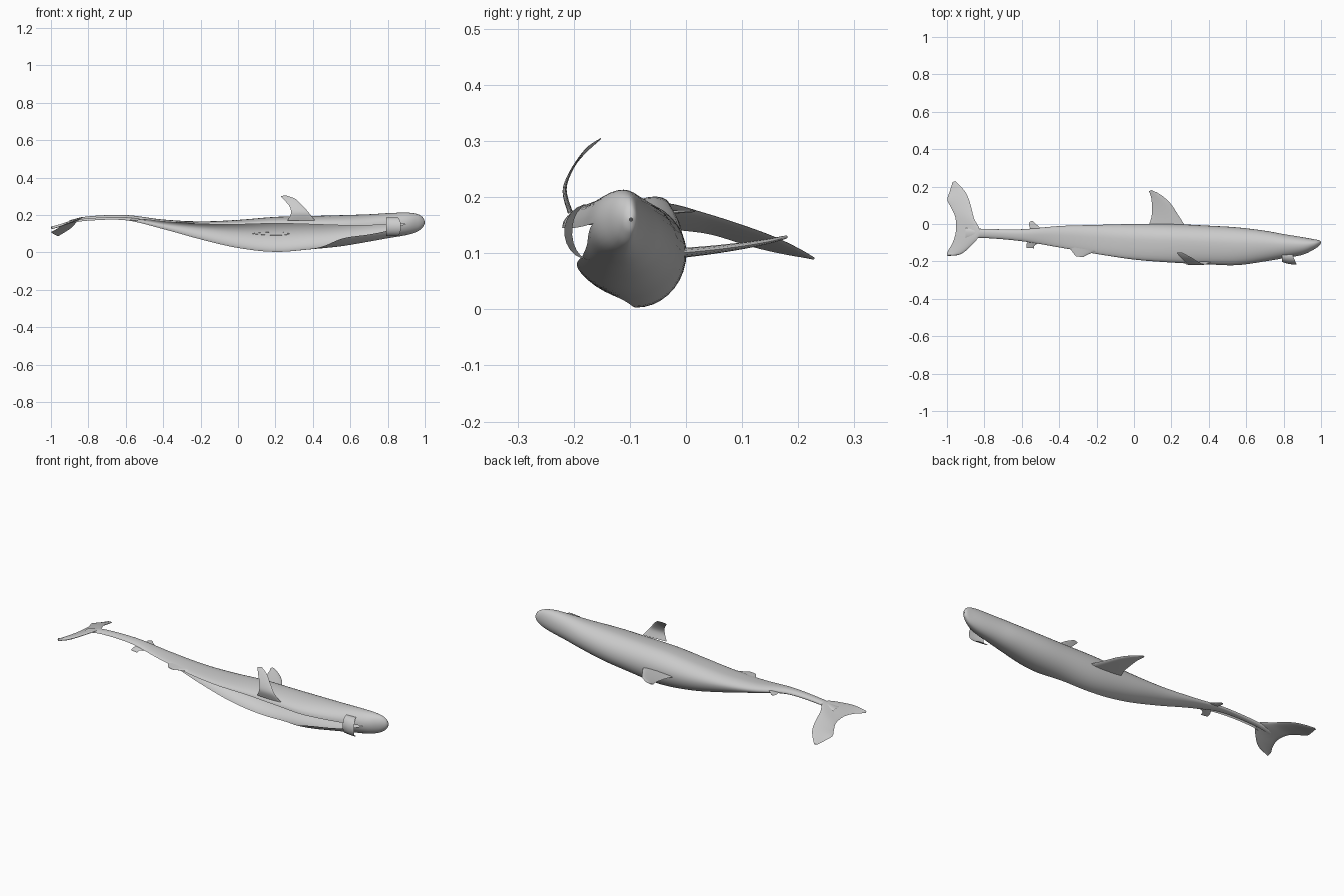
import bpy, bmesh, math
from mathutils import Vector

if "Cube" in bpy.data.objects:
    bpy.data.objects.remove(bpy.data.objects["Cube"], do_unlink=True)

grey = bpy.data.materials.new("plain_grey")
grey.use_nodes = True
COLOUR = (0.6, 0.6, 0.6, 1)
grey.diffuse_color = COLOUR
grey.node_tree.nodes["Principled BSDF"].inputs["Base Color"].default_value = COLOUR


def smooth_rows(rows, steps):
    """Catmull-Rom interpolation between rows of numbers."""
    out = []
    for i in range(len(rows) - 1):
        a, b, c, d = (rows[max(i - 1, 0)], rows[i], rows[i + 1],
                      rows[min(i + 2, len(rows) - 1)])
        for s in range(steps):
            t = s / steps
            out.append([0.5 * (2 * q + (r - p) * t + (2 * p - 5 * q + 4 * r - w) * t * t
                               + (3 * q - p - 3 * r + w) * t ** 3)
                        for p, q, r, w in zip(a, b, c, d)])
    out.append(list(rows[-1]))
    return out


def loft(name, rings, closed=False, caps=False):
    """Skin a list of equal-length point rings."""
    bm = bmesh.new()
    vs = [[bm.verts.new(p) for p in ring] for ring in rings]
    n = len(vs[0])
    for a, b in zip(vs, vs[1:]):
        for i in range(n if closed else n - 1):
            j = (i + 1) % n
            bm.faces.new((a[i], b[i], b[j], a[j]))
    if caps:
        bm.faces.new(vs[-1])
    bmesh.ops.remove_doubles(bm, verts=bm.verts, dist=0.0002)
    bmesh.ops.recalc_face_normals(bm, faces=bm.faces)
    mesh = bpy.data.meshes.new(name)
    bm.to_mesh(mesh)
    bm.free()
    mesh.materials.append(grey)
    ob = bpy.data.objects.new(name, mesh)
    bpy.context.collection.objects.link(ob)
    bpy.ops.object.select_all(action="DESELECT")
    ob.select_set(True)
    bpy.context.view_layer.objects.active = ob
    bpy.ops.object.shade_smooth_by_angle(angle=math.radians(50))
    return ob


def fin(name, stations, normal, thick):
    """Lens-section fin; stations are leading xyz + trailing xyz, base to tip."""
    normal = Vector(normal).normalized()
    rows = smooth_rows(stations, 5)
    rings = []
    for k, r in enumerate(rows):
        lead, trail = Vector(r[:3]), Vector(r[3:])
        half = 0.5 * thick * (1 - 0.7 * k / (len(rows) - 1))
        ring = []
        for i in range(16):
            a = 2 * math.pi * i / 16
            u = 0.5 - 0.5 * math.cos(a)
            ring.append(lead.lerp(trail, u) + normal * half * math.sin(a) * (1.2 - 0.7 * u))
        rings.append(ring)
    return loft(name, rings, closed=True, caps=True)


# Body: a shell left open along the belly, lying on its flank.
# x, top z, bottom z, belly y, back y, belly edge z, back z, belly wrap
BODY = [
    (-0.90, 0.172, 0.155, -0.080, -0.020, 0.163, 0.163, 0.0),
    (-0.80, 0.193, 0.170, -0.075, -0.026, 0.180, 0.180, 0.0),
    (-0.60, 0.200, 0.172, -0.092, -0.028, 0.186, 0.182, 0.0),
    (-0.40, 0.176, 0.125, -0.125, -0.011, 0.165, 0.150, 0.0),
    (-0.20, 0.166, 0.070, -0.160, -0.005, 0.152, 0.125, 0.0),
    (0.00, 0.174, 0.024, -0.190, 0.000, 0.150, 0.105, 0.0),
    (0.20, 0.190, 0.003, -0.206, 0.000, 0.155, 0.100, 0.0),
    (0.40, 0.195, 0.018, -0.216, -0.009, 0.150, 0.105, 0.12),
    (0.55, 0.199, 0.033, -0.220, -0.018, 0.145, 0.115, 0.55),
    (0.70, 0.204, 0.058, -0.200, -0.036, 0.145, 0.130, 0.62),
    (0.80, 0.210, 0.076, -0.183, -0.054, 0.148, 0.140, 0.72),
    (0.90, 0.213, 0.093, -0.165, -0.070, 0.153, 0.150, 1.0),
    (0.96, 0.205, 0.112, -0.137, -0.081, 0.160, 0.158, 1.0),
    (0.99, 0.186, 0.136, -0.116, -0.087, 0.161, 0.160, 1.0),
    (1.00, 0.163, 0.157, -0.101, -0.095, 0.160, 0.160, 1.0),
]
rings = []
for x, zt, zb, y0, y1, zl, zr, wrap in smooth_rows(BODY, 6):
    cy = y1 - 0.43 * (y1 - y0)
    wrap = min(max(wrap, 0), 1)
    angles = ([math.pi * (1 - i / 16) for i in range(17)]
              + [-math.pi / 2 * i / 9 for i in range(1, 10)]
              + [-math.pi / 2 * (1 + wrap * i / 7) for i in range(1, 8)])
    ring = []
    for a in angles:
        c, s = math.cos(a), math.sin(a)
        right = c > -1e-6
        cz = zr if right else zl
        ring.append((x, cy + c * ((y1 - cy) if right else (cy - y0)),
                     cz + s * ((zt - cz) if s > 0 else (cz - zb))))
    rings.append(ring)
loft("body", rings)

# Lower jaw: a thin curved strip hanging open under the snout
jaw = []
for i in range(13):
    a = math.radians(70 + 200 * i / 12)
    y, z = -0.170 + 0.045 * math.cos(a), 0.138 + 0.050 * math.sin(a)
    out = max(0, -math.cos(a))
    jaw.append([(0.79, y + 0.012 * out, z), (0.83, y, z), (0.85 + 0.02 * out, y - 0.002, z)])
loft("lower_jaw", jaw)

# Tail fin: swept upper and lower lobes drooping toward the trailing edge
TAIL = [
    (-0.995, -0.170, 0.132, -1.000, -0.168, 0.130),
    (-0.930, -0.163, 0.150, -0.995, -0.145, 0.132),
    (-0.880, -0.125, 0.168, -0.972, -0.105, 0.138),
    (-0.835, -0.075, 0.186, -0.955, -0.055, 0.142),
    (-0.825, -0.030, 0.188, -0.951, -0.005, 0.140),
    (-0.855, 0.030, 0.172, -0.958, 0.045, 0.133),
    (-0.873, 0.100, 0.150, -0.982, 0.095, 0.118),
    (-0.895, 0.160, 0.128, -0.998, 0.130, 0.108),
    (-0.930, 0.205, 0.106, -0.985, 0.175, 0.098),
    (-0.955, 0.229, 0.091, -0.970, 0.224, 0.090),
]
fin("tail_fin", TAIL, (-0.3, 0.2, 1), 0.016)

# Main back fin
fin("dorsal_fin", [
    (0.275, -0.012, 0.100, 0.078, -0.010, 0.100),
    (0.235, 0.050, 0.106, 0.094, 0.040, 0.106),
    (0.195, 0.110, 0.114, 0.096, 0.095, 0.114),
    (0.145, 0.155, 0.122, 0.092, 0.140, 0.122),
    (0.095, 0.181, 0.129, 0.080, 0.176, 0.129)], (0, -0.15, 1), 0.020)

# Side fin curving upward
fin("pectoral_fin", [
    (0.410, -0.205, 0.172, 0.265, -0.208, 0.172),
    (0.378, -0.216, 0.213, 0.283, -0.217, 0.210),
    (0.345, -0.203, 0.250, 0.276, -0.205, 0.245),
    (0.305, -0.178, 0.287, 0.252, -0.182, 0.275),
    (0.255, -0.152, 0.305, 0.228, -0.154, 0.301)], (0, 1, 0.3), 0.010)

# Small rear fins
fin("pelvic_fin", [
    (-0.200, -0.145, 0.158, -0.350, -0.120, 0.164),
    (-0.250, -0.165, 0.158, -0.332, -0.145, 0.162),
    (-0.272, -0.178, 0.158, -0.312, -0.172, 0.160)], (0, 0, 1), 0.010)
fin("second_dorsal_fin", [
    (-0.495, -0.025, 0.172, -0.555, -0.028, 0.176),
    (-0.525, 0.000, 0.174, -0.562, 0.000, 0.176),
    (-0.540, 0.016, 0.174, -0.556, 0.014, 0.175)], (0, 0, 1), 0.008)
fin("anal_fin", [
    (-0.500, -0.098, 0.178, -0.565, -0.088, 0.184),
    (-0.530, -0.113, 0.174, -0.575, -0.108, 0.176),
    (-0.535, -0.130, 0.168, -0.575, -0.127, 0.170)], (0, 0, 1), 0.007)
